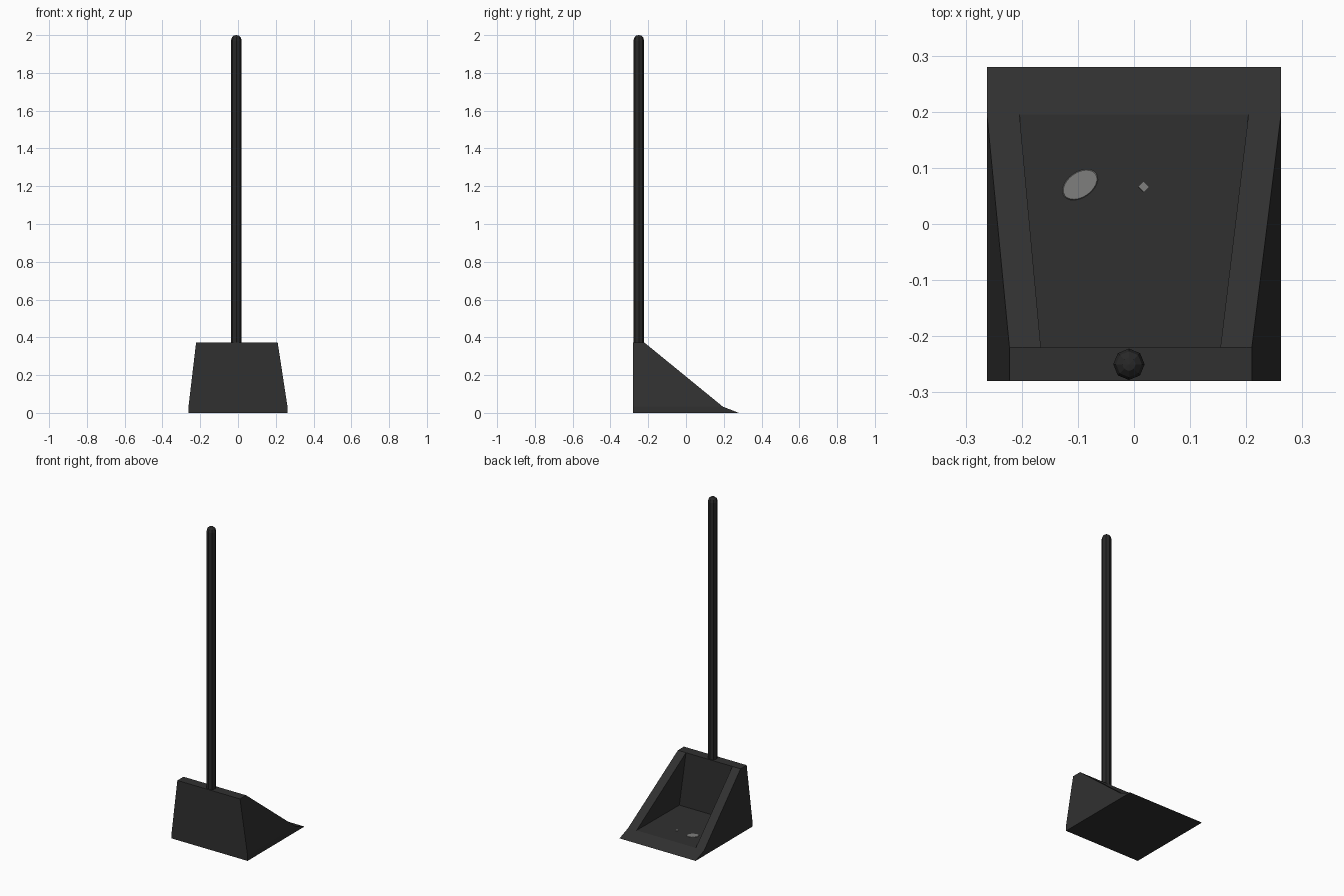
import bpy, bmesh, math
from mathutils import Matrix

if "Cube" in bpy.data.objects:
    bpy.data.objects.remove(bpy.data.objects["Cube"])


def material(name, rgb):
    m = bpy.data.materials.new(name)
    m.diffuse_color = (*rgb, 1)
    m.use_nodes = True
    m.node_tree.nodes["Principled BSDF"].inputs["Base Color"].default_value = m.diffuse_color
    return m


def make_object(name, bm, mat):
    bmesh.ops.recalc_face_normals(bm, faces=bm.faces)
    me = bpy.data.meshes.new(name)
    bm.to_mesh(me)
    bm.free()
    me.materials.append(mat)
    ob = bpy.data.objects.new(name, me)
    bpy.context.collection.objects.link(ob)
    return ob


charcoal = material("charcoal plastic", (0.03, 0.03, 0.03))
black = material("black handle", (0.021, 0.021, 0.021))
grey = material("grey dirt", (0.21, 0.21, 0.205))

FLOOR, TOP, SHIFT = 0.033, 0.372, -0.006

# pan: one half's corner points, mirrored to the other side
half = {
    "base_back": (0.262, -0.28, 0), "base_front": (0.262, 0.28, 0),
    "low_back": (0.262, -0.28, FLOOR), "kink": (0.262, 0.195, FLOOR),
    "top_back": (0.216, -0.28, TOP), "top_front": (0.216, -0.22, TOP),
    "in_top": (0.16, -0.22, TOP), "in_back": (0.2, -0.22, FLOOR),
    "in_front": (0.204, 0.195, FLOOR),
}
bm = bmesh.new()
sides = []
for s in (1, -1):
    sides.append({k: bm.verts.new((s * x + (SHIFT if z == TOP else 0), y, z))
                  for k, (x, y, z) in half.items()})
# outer wall, sloping rim and inner wall on each side
for v in sides:
    for names in ("base_back base_front kink low_back",
                  "low_back kink top_front top_back",
                  "kink in_front in_top top_front",
                  "in_front in_back in_top"):
        bm.faces.new([v[n] for n in names.split()])
# faces spanning both sides: floor, lip, inner back, ledge, back, underside
for names in ("in_back in_front", "base_front kink in_front", "in_top in_back",
              "top_back top_front in_top", "base_back low_back top_back",
              "base_back base_front"):
    n = names.split()
    bm.faces.new([sides[0][k] for k in n] + [sides[1][k] for k in reversed(n)])
make_object("dustpan", bm, charcoal)

# eight-sided handle with a rounded tip
bm = bmesh.new()
profile = [(0.028, 0.355), (0.028, 1.972), (0.023, 1.989), (0.012, 1.998)]
rings = []
for r, z in profile:
    rings.append([bm.verts.new((-0.009 + r * math.cos(i * math.pi / 4),
                                -0.25 + r * math.sin(i * math.pi / 4), z)) for i in range(8)])
for a, b in zip(rings, rings[1:]):
    for i in range(8):
        j = (i + 1) % 8
        bm.faces.new((a[i], a[j], b[j], b[i]))
bm.faces.new(rings[0])
tip = bm.verts.new((-0.009, -0.25, 2.0))
for i in range(8):
    bm.faces.new((rings[-1][i], rings[-1][(i + 1) % 8], tip))
make_object("handle", bm, black)


# thin grey specks lying on the pan floor
def speck(name, x, y, rx, ry, turn, sides):
    bm = bmesh.new()
    bmesh.ops.create_cone(bm, cap_ends=True, segments=sides, radius1=1, radius2=0.9, depth=0.004,
                          matrix=Matrix.Translation((x, y, FLOOR))
                          @ Matrix.Rotation(turn, 4, 'Z') @ Matrix.Diagonal((rx, ry, 1, 1)))
    make_object(name, bm, grey)


speck("large_speck", -0.096, 0.07, 0.037, 0.024, math.radians(35), 24)
speck("small_speck", 0.017, 0.066, 0.01, 0.01, 0, 4)
